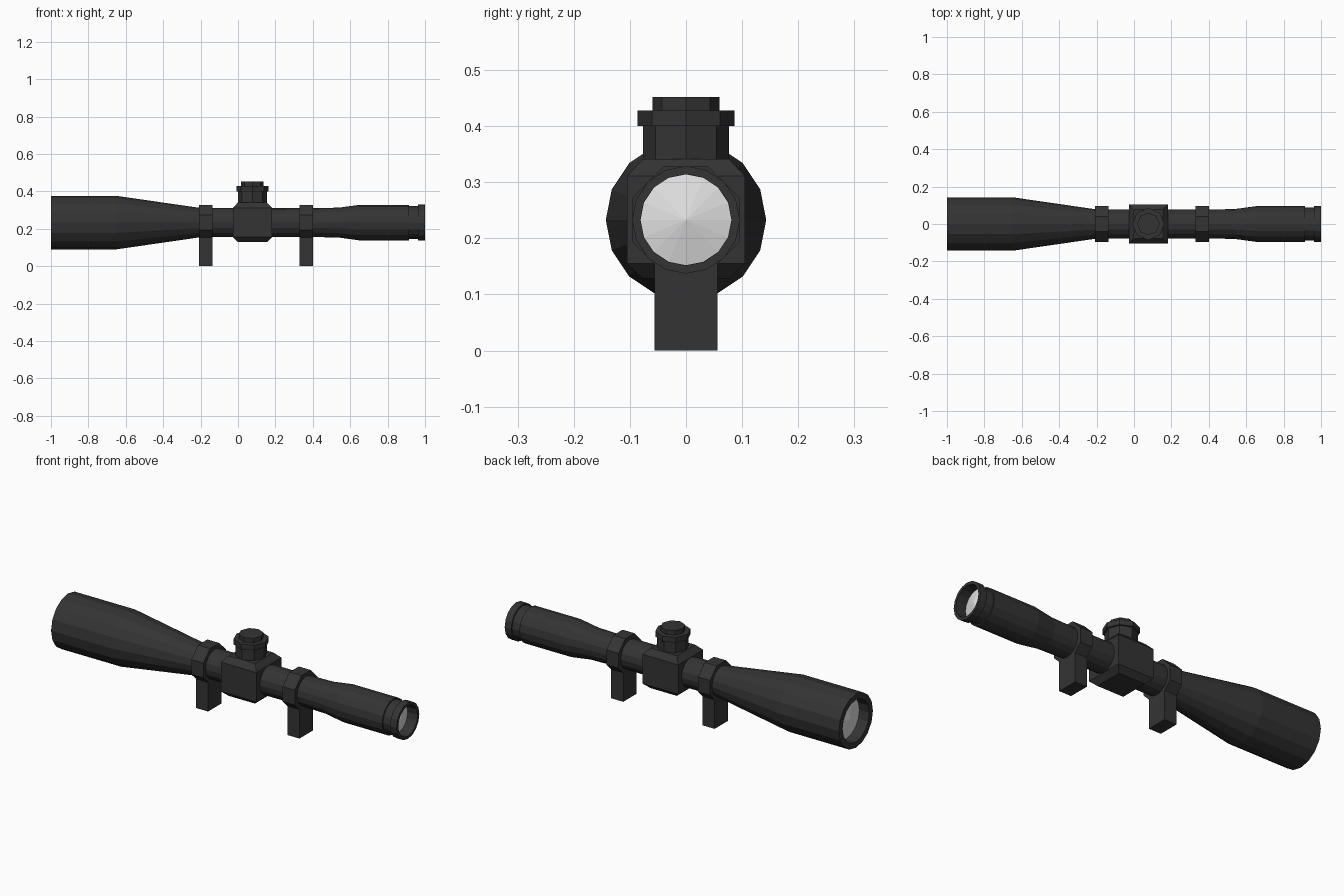
import bpy, bmesh, math
from mathutils import Matrix

if "Cube" in bpy.data.objects:
    bpy.data.objects.remove(bpy.data.objects["Cube"])

AXIS_Z = 0.233


def material(name, v):
    m = bpy.data.materials.new(name)
    m.diffuse_color = (v, v, v, 1)
    m.use_nodes = True
    m.node_tree.nodes["Principled BSDF"].inputs["Base Color"].default_value = m.diffuse_color
    return m


BLACK = material("matte black", 0.034)
GLASS = material("pale glass", 0.75)


def finish(name, bm, mat):
    bmesh.ops.recalc_face_normals(bm, faces=bm.faces)
    me = bpy.data.meshes.new(name)
    bm.to_mesh(me)
    bm.free()
    me.materials.append(mat)
    ob = bpy.data.objects.new(name, me)
    bpy.context.collection.objects.link(ob)
    return ob


def lathe(name, profile, sides, mat, axis='X', loc=(0, 0, 0), turn=0.0):
    """Revolve (position, radius) points; a zero radius closes to a point."""
    bm = bmesh.new()
    rings = []
    for p, r in profile:
        ring = []
        for i in range(sides if r > 0 else 1):
            a = turn + 2 * math.pi * i / sides
            u, v = r * math.cos(a), r * math.sin(a)
            co = (p, u, v) if axis == 'X' else (u, v, p)
            ring.append(bm.verts.new([c + l for c, l in zip(co, loc)]))
        rings.append(ring)
    for a, b in zip(rings, rings[1:]):
        for i in range(sides):
            j = (i + 1) % sides
            quad = [a[i % len(a)], a[j % len(a)], b[j % len(b)], b[i % len(b)]]
            bm.faces.new(list(dict.fromkeys(quad)))
    return finish(name, bm, mat)


def box(name, x, y, z):
    bm = bmesh.new()
    size = [b - a for a, b in (x, y, z)]
    mid = [(a + b) / 2 for a, b in (x, y, z)]
    bmesh.ops.create_cube(bm, size=1, matrix=Matrix.Translation(mid) @ Matrix.Diagonal((*size, 1)))
    return finish(name, bm, BLACK)


# Main tube: hollow front bell, narrow middle, hollow eyepiece
center = (0, 0, AXIS_Z)
lathe("scope_tube", [
    (-0.94, 0), (-0.94, 0.112), (-1.0, 0.112), (-1.0, 0.143), (-0.65, 0.143),
    (-0.20, 0.078), (0.40, 0.077), (0.54, 0.08), (0.65, 0.095), (0.915, 0.095),
    (0.915, 0.088), (0.962, 0.088), (0.962, 0.096), (1.0, 0.096),
    (1.0, 0.081), (0.94, 0.081), (0.94, 0)], 16, BLACK, loc=center)

# Shallow conical lenses
lathe("front_lens", [(-0.942, 0.112), (-0.965, 0)], 16, GLASS, loc=center)
lathe("rear_lens", [(0.942, 0.081), (0.962, 0)], 16, GLASS, loc=center)

# Mounting rings and feet
for label, x0 in (("front", -0.208), ("rear", 0.33)):
    x1 = x0 + 0.071
    lathe(label + "_mount_ring", [(x0, 0), (x0, 0.103), (x1, 0.103), (x1, 0)],
          8, BLACK, loc=center, turn=math.pi / 8)
    box(label + "_mount_foot", (x0, x1), (-0.056, 0.056), (0, 0.18))

# Central housing with tapered top and bottom
r2 = math.sqrt(2)
housing = lathe("turret_housing", [
    (0.128, 0), (0.128, 0.077 * r2), (0.155, 0.105 * r2),
    (0.311, 0.105 * r2), (0.341, 0.077 * r2), (0.341, 0)],
    4, BLACK, 'Z', (0.077, 0, 0), math.pi / 4)

# Adjustment turret: stem, flange and cap
lathe("turret_knob", [
    (0.33, 0), (0.33, 0.077), (0.40, 0.077), (0.40, 0.086), (0.428, 0.086),
    (0.428, 0.06), (0.452, 0.06), (0.452, 0)], 8, BLACK, 'Z', (0.077, 0, 0))
